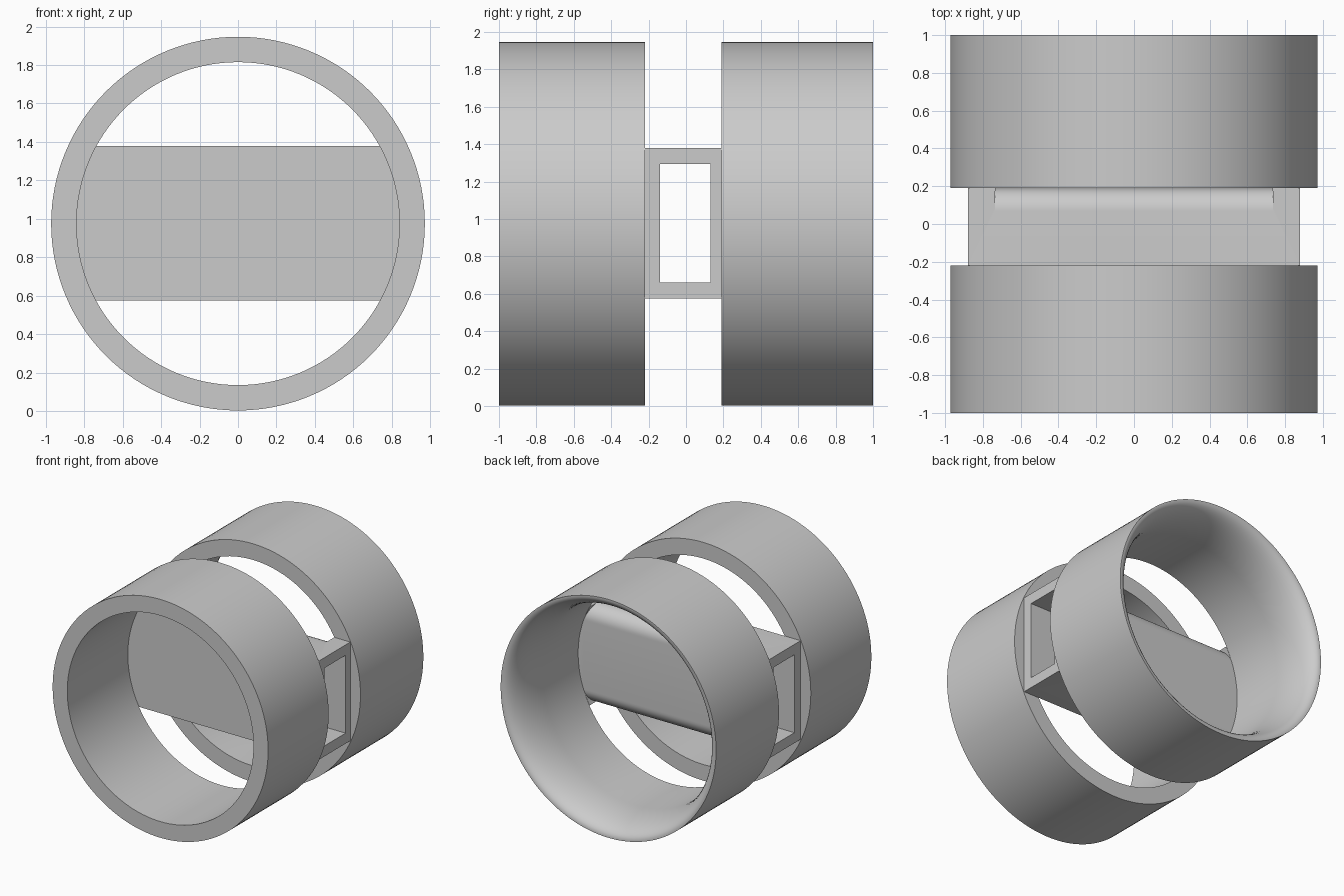
import bpy, bmesh
from math import sin, cos, pi, sqrt

if "Cube" in bpy.data.objects:
    bpy.data.objects.remove(bpy.data.objects["Cube"])

CZ, R_OUT, R_IN = 0.975, 0.972, 0.84      # bore axis height and radii
Y0, Y1, Z0, Z1 = -0.22, 0.19, 0.575, 1.38  # crossbar section
BAR_X, FILLET, SEGMENTS = 0.88, 0.12, 128

gray = bpy.data.materials.new("plain gray")
gray.use_nodes = True
color = (0.6, 0.6, 0.6, 1)
gray.diffuse_color = color
gray.node_tree.nodes["Principled BSDF"].inputs["Base Color"].default_value = color


def make_object(name, bm):
    bmesh.ops.recalc_face_normals(bm, faces=bm.faces)
    mesh = bpy.data.meshes.new(name)
    bm.to_mesh(mesh)
    bm.free()
    mesh.materials.append(gray)
    obj = bpy.data.objects.new(name, mesh)
    bpy.context.collection.objects.link(obj)
    return obj


def shade(obj):
    bpy.ops.object.select_all(action='DESELECT')
    obj.select_set(True)
    bpy.context.view_layer.objects.active = obj
    bpy.ops.object.shade_smooth_by_angle(angle=0.6)


def lathe(name, profile):
    """Revolve a closed (radius, y) profile around the bore axis."""
    bm = bmesh.new()
    rings = []
    for i in range(SEGMENTS):
        a = 2 * pi * i / SEGMENTS
        rings.append([bm.verts.new((r * cos(a), y, CZ + r * sin(a))) for r, y in profile])
    n = len(profile)
    for i, ring in enumerate(rings):
        after = rings[(i + 1) % SEGMENTS]
        for j in range(n):
            k = (j + 1) % n
            bm.faces.new((ring[j], ring[k], after[k], after[j]))
    obj = make_object(name, bm)
    shade(obj)


def prism(name, section, half_width):
    """Extrude a (y, z) section along x; half_width gives the reach at each z."""
    bm = bmesh.new()
    ends = [[bm.verts.new((s * half_width(z), y, z)) for y, z in section] for s in (-1, 1)]
    caps = [bm.faces.new(end) for end in ends]
    n = len(section)
    for j in range(n):
        k = (j + 1) % n
        bm.faces.new((ends[0][j], ends[0][k], ends[1][k], ends[1][j]))
    bmesh.ops.triangulate(bm, faces=caps)
    return make_object(name, bm)


def rectangle(y0, y1, z0, z1):
    return [(y0, z0), (y1, z0), (y1, z1), (y0, z1)]


def cut(obj, cutter):
    cutter.hide_render = True
    mod = obj.modifiers.new("cut", 'BOOLEAN')
    mod.operation = 'DIFFERENCE'
    mod.solver = 'EXACT'
    mod.object = cutter
    bpy.context.view_layer.objects.active = obj
    bpy.ops.object.modifier_apply(modifier=mod.name)
    bpy.data.objects.remove(cutter)


# Front ring: a plain tube
lathe("front_ring", [(R_IN, -1), (R_OUT, -1), (R_OUT, Y0), (R_IN, Y0)])

# Back ring: the bore flares out to a thin rim
FLARE, STEPS = 0.35, 14
flare = [(R_IN + (R_OUT - 0.006 - R_IN) * (1 - cos(t)), 1 - FLARE + FLARE * sin(t))
         for t in (pi / 2 * i / STEPS for i in range(STEPS + 1))]
lathe("back_ring", [(R_OUT, 1), (R_OUT, Y1), (R_IN, Y1)] + flare)

# Crossbar: hollow box, open at both ends
crossbar = prism("crossbar", rectangle(Y0, Y1, Z0, Z1), lambda z: BAR_X)
cut(crossbar, prism("hollow_cutter", rectangle(-0.14, 0.13, 0.66, 1.295), lambda z: 1))

# Rounded back edges, only where the bar crosses the bore
for edge, up in ((Z1, 1), (Z0, -1)):
    arc = []
    for i in range(13):
        t = pi / 2 * i / 12
        arc.append((Y1 - FILLET + FILLET * sin(t), edge + up * FILLET * (cos(t) - 1)))
    out_y, out_z = Y1 + 0.06, edge + up * 0.06
    section = arc + [(out_y, edge - up * FILLET), (out_y, out_z), (Y1 - FILLET, out_z)]
    cut(crossbar, prism("edge_cutter", section,
                        lambda z: sqrt(R_IN ** 2 - (z - CZ) ** 2)))
shade(crossbar)
